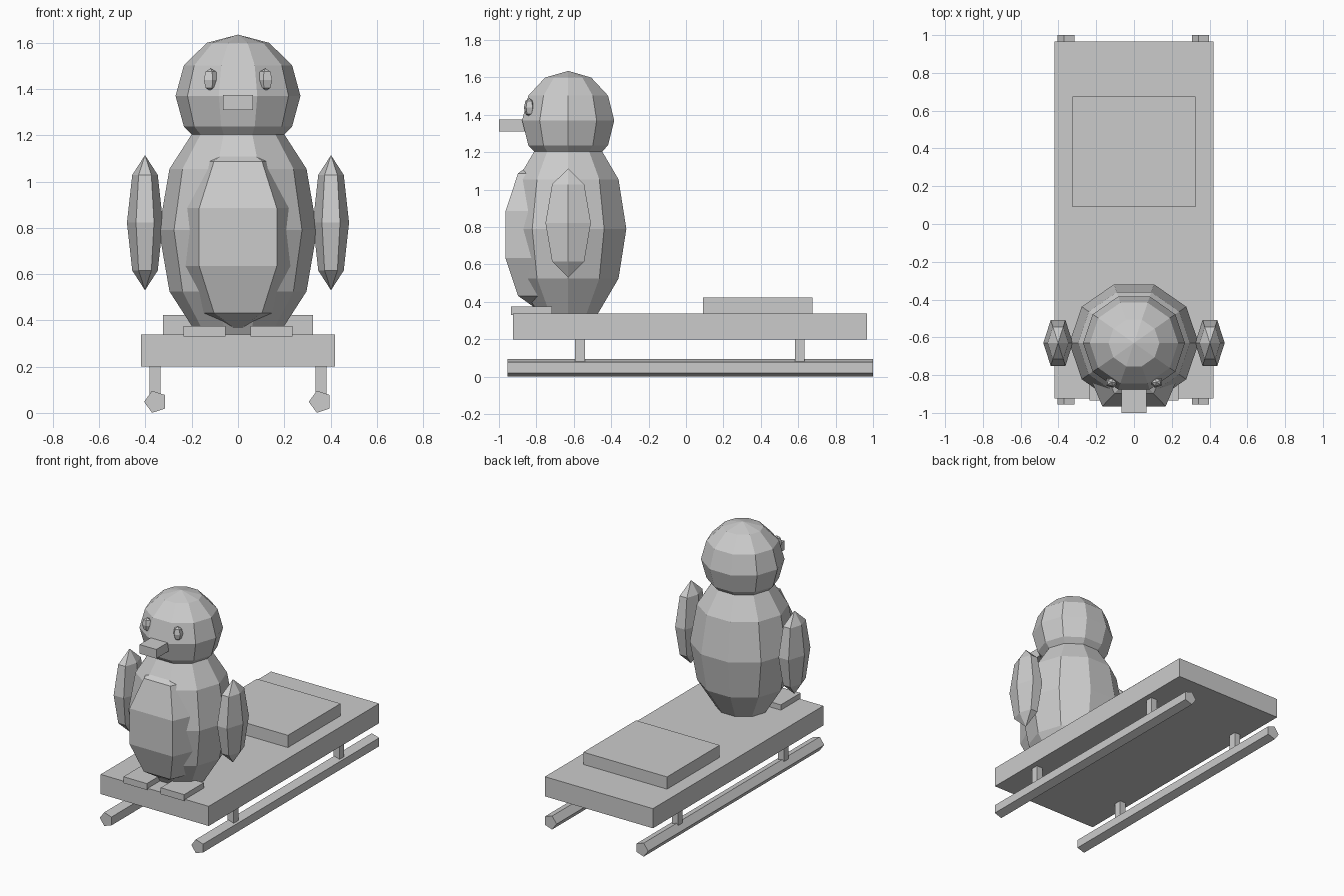
import bpy
import bmesh
from math import sin, cos, pi, radians

cube = bpy.data.objects.get("Cube")
if cube:
    bpy.data.objects.remove(cube, do_unlink=True)

GREY = (0.6, 0.6, 0.6, 1)
grey = bpy.data.materials.new("plain_grey")
grey.use_nodes = True
grey.diffuse_color = GREY
grey.node_tree.nodes["Principled BSDF"].inputs["Base Color"].default_value = GREY


def add_object(name, bm):
    """Turn a bmesh into a flat shaded object."""
    bmesh.ops.recalc_face_normals(bm, faces=bm.faces)
    mesh = bpy.data.meshes.new(name)
    bm.to_mesh(mesh)
    bm.free()
    mesh.materials.append(grey)
    obj = bpy.data.objects.new(name, mesh)
    bpy.context.scene.collection.objects.link(obj)
    return obj


def box(name, x, y, z):
    """Box from (low, high) pairs on each axis."""
    bm = bmesh.new()
    bmesh.ops.create_cube(bm, size=1)
    for v in bm.verts:
        for axis, (low, high) in enumerate((x, y, z)):
            v.co[axis] = (low + high) / 2 + v.co[axis] * (high - low)
    return add_object(name, bm)


def ellipsoid(name, centre, radii, sides, bands, phase=0):
    """Low-poly ellipsoid with its poles up and down; phase turns its first corner."""
    cx, cy, cz = centre
    rx, ry, rz = radii
    bm = bmesh.new()
    rings = []
    for band in range(1, bands):
        tilt = pi * band / bands
        ring = []
        for side in range(sides):
            turn = radians(phase) + 2 * pi * side / sides
            ring.append(bm.verts.new((cx + rx * sin(tilt) * cos(turn),
                                      cy + ry * sin(tilt) * sin(turn),
                                      cz + rz * cos(tilt))))
        rings.append(ring)
    top = bm.verts.new((cx, cy, cz + rz))
    bottom = bm.verts.new((cx, cy, cz - rz))
    for i in range(sides):
        j = (i + 1) % sides
        bm.faces.new((top, rings[0][i], rings[0][j]))
        bm.faces.new((bottom, rings[-1][j], rings[-1][i]))
        for upper, lower in zip(rings, rings[1:]):
            bm.faces.new((upper[i], lower[i], lower[j], upper[j]))
    return add_object(name, bm)


def runner(name, x):
    """Five-sided rail running front to back."""
    bm = bmesh.new()
    ring = []
    for i in range(5):
        a = pi + 2 * pi * i / 5
        ring.append(bm.verts.new((x + 0.05 * cos(a), -0.955, 0.048 + 0.05 * sin(a))))
    face = bm.faces.new(ring)
    made = bmesh.ops.extrude_face_region(bm, geom=[face])["geom"]
    for v in made:
        if isinstance(v, bmesh.types.BMVert):
            v.co.y = 1.0
    # Restore the front cap if the extrusion consumed it
    if not any(all(v in ring for v in f.verts) for f in bm.faces):
        bm.faces.new(ring)
    return add_object(name, bm)


# Sledge
box("sledge_deck", (-0.42, 0.42), (-0.925, 0.967), (0.2, 0.338))
box("seat_pad", (-0.325, 0.325), (0.09, 0.675), (0.33, 0.424))

# Bird
ellipsoid("body", (0, -0.63, 0.79), (0.342, 0.327, 0.53), 10, 6)
ellipsoid("head", (0, -0.63, 1.37), (0.27, 0.259, 0.265), 10, 6)
ellipsoid("belly", (0, -0.789, 0.76), (0.3, 0.229, 0.405), 5, 5, 90)
box("beak", (-0.065, 0.065), (-1.0, -0.78), (1.31, 1.374))

# Paired parts
for side, s in (("left", 1), ("right", -1)):
    ellipsoid(side + "_wing", (s * 0.402, -0.63, 0.822), (0.078, 0.14, 0.292), 6, 4)
    ellipsoid(side + "_eye", (s * 0.119, -0.838, 1.44), (0.035, 0.03, 0.049), 5, 4, 90 + s * 20)
    box(side + "_foot", sorted((s * 0.054, s * 0.236)), (-0.935, -0.716), (0.33, 0.375))
    runner(side + "_runner", s * 0.356)
    for place, y in (("front", -0.567), ("back", 0.608)):
        box(f"{side}_{place}_post", sorted((s * 0.335, s * 0.382)),
            (y - 0.026, y + 0.026), (0.07, 0.21))
